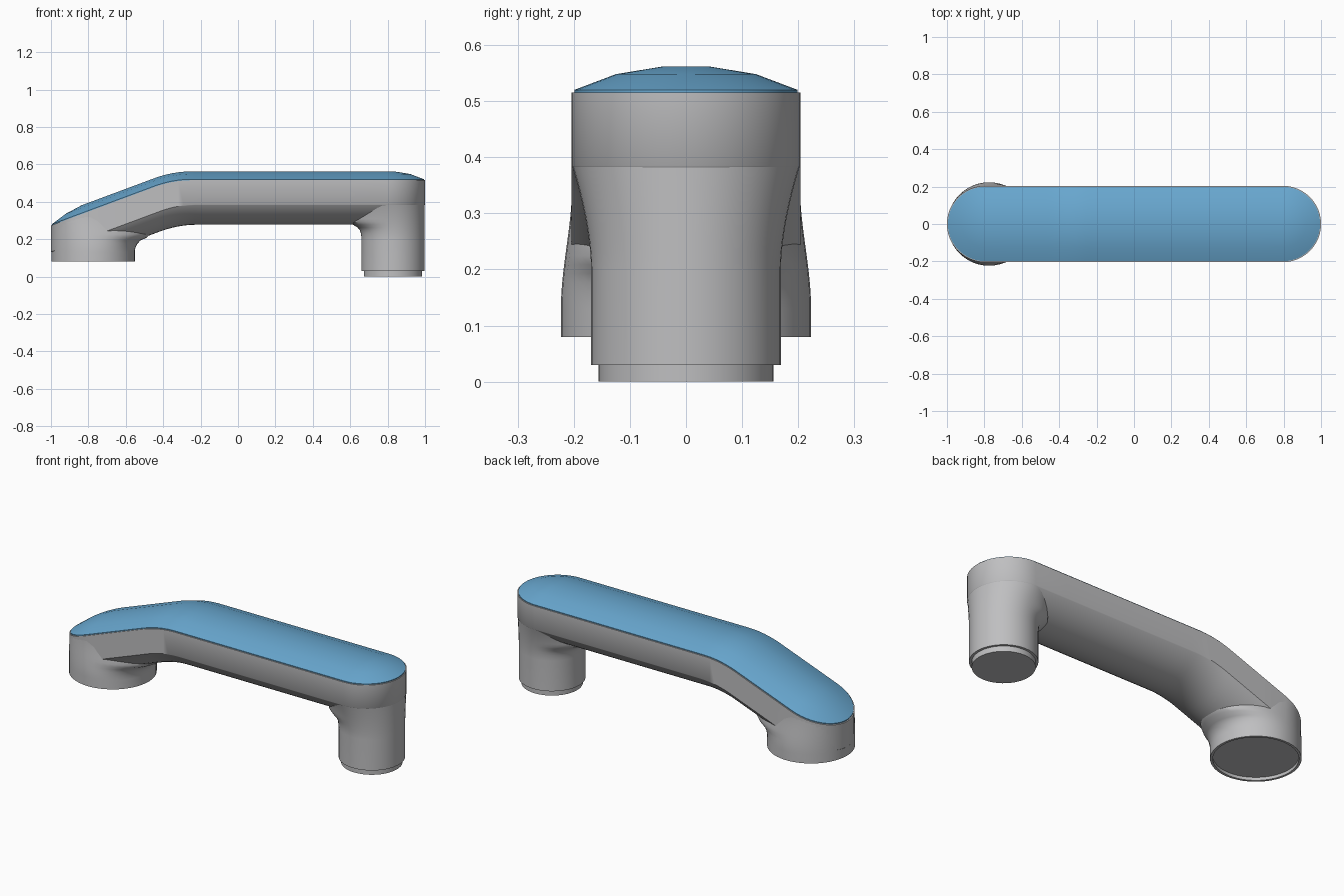
import bpy
import bmesh
import math

cube = bpy.data.objects.get("Cube")
if cube:
    bpy.data.objects.remove(cube, do_unlink=True)

ARC = 24          # segments per half round
END = 0.796       # centre of the rounded beam ends
HALF = 0.204      # half width of the beam


def material(name, rgb, rough):
    m = bpy.data.materials.new(name)
    m.use_nodes = True
    m.diffuse_color = (*rgb, 1)
    bsdf = m.node_tree.nodes["Principled BSDF"]
    bsdf.inputs["Base Color"].default_value = (*rgb, 1)
    bsdf.inputs["Roughness"].default_value = rough
    return m


grey = material("light grey", (0.52, 0.52, 0.53), 0.5)
blue = material("sky blue", (0.14, 0.39, 0.63), 0.5)


def spine(x, shift=0.0):
    """Height of the top seam: level, then a soft bend into a slope."""
    t = x - shift + 0.35
    slope, soft = 0.372, 0.1
    if t >= soft:
        return 0.515
    if t <= -soft:
        return 0.515 + slope * t
    return 0.515 - slope * (soft - t) ** 2 / (4 * soft)


def stadium(r):
    """Plan outline with round ends and extra stations through the bend."""
    bend = [-0.5 + 0.03 * i for i in range(11)]
    straight = [-0.65] + bend + [0.2, 0.6]
    right = [(END + r * math.cos(a), r * math.sin(a))
             for a in (math.pi * (i / ARC - 0.5) for i in range(ARC + 1))]
    left = [(-x, -y) for x, y in right]
    return (right + [(x, r) for x in reversed(straight)]
            + left + [(x, -r) for x in straight])


def loft(name, rings, mat, angle=35):
    """Skin a stack of closed rings and close both ends."""
    bm = bmesh.new()
    rows = [[bm.verts.new(p) for p in ring] for ring in rings]
    n = len(rows[0])
    for a, b in zip(rows, rows[1:]):
        for i in range(n):
            j = (i + 1) % n
            bm.faces.new((a[i], a[j], b[j], b[i]))
    for row, ring in ((rows[0], rings[0]), (rows[-1], rings[-1])):
        if max(p[1] for p in ring) > 0.01:
            bm.faces.new(row)
    bmesh.ops.remove_doubles(bm, verts=bm.verts, dist=0.00005)
    bmesh.ops.recalc_face_normals(bm, faces=bm.faces)
    mesh = bpy.data.meshes.new(name)
    bm.to_mesh(mesh)
    bm.free()
    obj = bpy.data.objects.new(name, mesh)
    bpy.context.collection.objects.link(obj)
    mesh.materials.append(mat)
    bpy.ops.object.select_all(action="DESELECT")
    obj.select_set(True)
    bpy.context.view_layer.objects.active = obj
    bpy.ops.object.shade_smooth_by_angle(angle=math.radians(angle))
    return obj


# Beam: flat seam, upright walls and a rounded belly
def belly(r):
    big = 0.247
    drop = math.sqrt(big ** 2 - r ** 2) - math.sqrt(big ** 2 - HALF ** 2)
    return [(x, y, max(spine(x, 0.03) - 0.13 - drop, 0.13))
            for x, y in stadium(r)]


beam = [[(x, y, spine(x)) for x, y in stadium(r)] for r in (0, HALF)]
beam += [belly(HALF * math.cos(math.pi / 2 * i / 10)) for i in range(11)]
loft("handle_beam", beam, grey)

# Top cover: shallow crowned panel with a thin upright edge
crown = [(0.199, 0), (0.199, 0.005), (0.125, 0.033), (0.04, 0.047), (0, 0.047)]
cover = [[(x, y, spine(x) + h) for x, y in stadium(r)] for r, h in crown]
loft("top_cover", cover, blue)


def leg_ring(outer, inner, half, z, ceiling=False):
    """Round section with its outer side fixed and its inner side stretched."""
    side = 1 if outer > inner else -1
    centre = outer - side * half
    ring = []
    for i in range(2 * ARC):
        a = math.pi * i / ARC
        c = math.cos(a)
        reach = half if c > 0 else abs(centre - inner)
        x = centre + side * reach * c
        top = min(z, spine(x) - 0.004) if ceiling else z
        ring.append((x, half * math.sin(a), top))
    return ring


def fillet(z, start, radius):
    """Inward flare of a quarter-round fillet."""
    t = min(max(z - start, 0) / radius, 1)
    return radius * (1 - math.sqrt(1 - t * t))


# Post: straight cylinder flaring into the beam
post = [leg_ring(0.998, 0.66, 0.169, z) for z in (0.03, 0.2)]
for i in range(1, 13):
    z = 0.2 + 0.185 * i / 12
    half = 0.169 + 0.034 * (i / 12) ** 1.7
    inner = min(0.66 - fillet(z, 0.215, 0.065), 0.998 - 2 * half)
    post.append(leg_ring(0.998, inner, half, z))
loft("post", post, grey)

# Plug under the post
plug = [leg_ring(0.985, 0.673, 0.156, z) for z in (0, 0.04)]
loft("post_plug", plug, grey)

# Foot: wide round base with a shallow recess below
foot = [leg_ring(-0.985, -0.565, 0.21, 0.097),
        leg_ring(-0.985, -0.565, 0.21, 0.08),
        leg_ring(-0.998, -0.552, 0.223, 0.08),
        leg_ring(-0.998, -0.552, 0.223, 0.13)]
for i in range(1, 15):
    z = 0.13 + 0.22 * i / 14
    t = i / 14
    half = 0.223 - 0.02 * t * t * (3 - 2 * t)
    inner = -0.552 + fillet(z, 0.13, 0.08)
    foot.append(leg_ring(-0.998, inner, half, z, True))
loft("foot", foot, grey)
